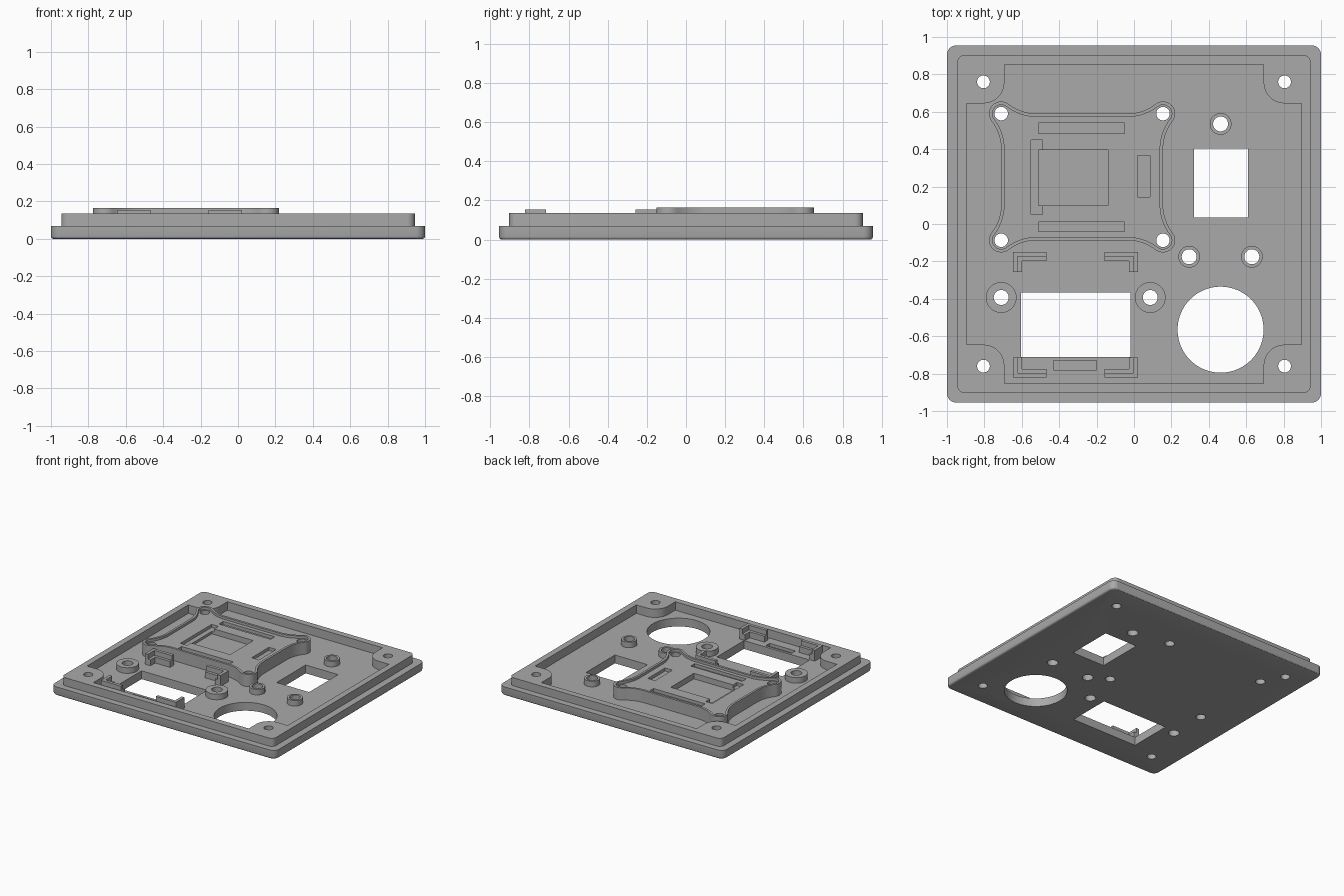
import bpy, bmesh
from math import sin, cos, radians, degrees, atan2, sqrt

cube = bpy.data.objects.get("Cube")
if cube:
    bpy.data.objects.remove(cube, do_unlink=True)

grey = bpy.data.materials.new("plain grey")
grey.use_nodes = True
grey.diffuse_color = (0.4, 0.4, 0.4, 1)
grey.node_tree.nodes["Principled BSDF"].inputs["Base Color"].default_value = (0.4, 0.4, 0.4, 1)

FLOOR, STEP, RIM, TOP = 0.067, 0.07, 0.135, 0.165


def arc(cx, cy, r, a0, a1, n=10):
    """Points on an arc, angles in degrees."""
    angles = [radians(a0 + (a1 - a0) * i / n) for i in range(n + 1)]
    return [(cx + r * cos(a), cy + r * sin(a)) for a in angles]


def four_way(q):
    """Mirror a first-quadrant outline into a closed loop."""
    return (q + [(-x, y) for x, y in reversed(q)] + [(-x, -y) for x, y in q]
            + [(x, -y) for x, y in reversed(q)])


def rounded(w, h, r):
    return four_way(arc(w - r, h - r, r, 0, 90, 8))


def rect(x0, x1, y0, y1):
    return [(x0, y0), (x1, y0), (x1, y1), (x0, y1)]


def circle(x, y, r, n=48):
    return arc(x, y, r, 0, 360, n)[:-1]


def prism(name, outline, z0, z1, bevel=0):
    """Extrude an outline upward, optionally rounding its bottom edge."""
    bm = bmesh.new()
    face = bm.faces.new([bm.verts.new((x, y, z0)) for x, y in outline])
    up = bmesh.ops.extrude_face_region(bm, geom=[face])["geom"]
    verts = [v for v in up if isinstance(v, bmesh.types.BMVert)]
    bmesh.ops.translate(bm, verts=verts, vec=(0, 0, z1 - z0))
    bmesh.ops.recalc_face_normals(bm, faces=bm.faces)
    if bevel:
        edges = [e for e in bm.edges if all(abs(v.co.z - z0) < 1e-5 for v in e.verts)]
        bmesh.ops.bevel(bm, geom=edges, offset=bevel, segments=3, profile=0.5, affect='EDGES')
    mesh = bpy.data.meshes.new(name)
    bm.to_mesh(mesh)
    bm.free()
    mesh.materials.append(grey)
    ob = bpy.data.objects.new(name, mesh)
    bpy.context.collection.objects.link(ob)
    return ob


def combine(ob, other, operation='DIFFERENCE'):
    """Apply a boolean and remove the helper."""
    other.hide_render = True
    bpy.context.view_layer.objects.active = ob
    mod = ob.modifiers.new("boolean", 'BOOLEAN')
    mod.operation, mod.solver, mod.object = operation, 'EXACT', other
    bpy.ops.object.modifier_apply(modifier=mod.name)
    bpy.data.objects.remove(other, do_unlink=True)


def cut(ob, outline, z0=-0.1, z1=0.3):
    combine(ob, prism("cutter", outline, z0, z1))


# Tray: base plate, raised step and cavity that leaves four corner posts
tray = prism("tray", rounded(1, 0.955, 0.05), 0, STEP, bevel=0.014)
combine(tray, prism("step", rounded(0.945, 0.903, 0.04), 0.03, RIM), 'UNION')
quarter = [(0.895, 0.645)] + arc(0.805, 0.757, 0.112, -90, -180) + [(0.693, 0.853)]
cut(tray, four_way(quarter), FLOOR)

# Openings through the floor
cut(tray, rect(-0.605, -0.02, -0.71, -0.365))
cut(tray, rect(0.32, 0.61, 0.035, 0.405))
cut(tray, circle(0.463, -0.565, 0.23, 80))
cut(tray, rect(-0.43, -0.2, -0.78, -0.73), FLOOR - 0.025)
for sx in (-1, 1):
    for sy in (-1, 1):
        cut(tray, circle(sx * 0.805, sy * 0.76, 0.034))

# Screw bosses
bosses = [(0.463, 0.535, 0.058), (0.295, -0.175, 0.058), (0.63, -0.175, 0.058),
          (-0.71, -0.393, 0.082), (0.087, -0.393, 0.082)]
for i, (x, y, r) in enumerate(bosses):
    cut(tray, circle(x, y, 0.04))
    boss = prism(f"screw_boss_{i + 1}", circle(x, y, r), FLOOR - 0.005, 0.112)
    cut(boss, circle(x, y, 0.04))

# Board mount: platform with four screw lobes and a thin raised lip
CX, CY, W, H = -0.2775, 0.2515, 0.4325, 0.3385


def lobed(inset):
    lobe, fillet = 0.065, 0.25
    d = sqrt((fillet + lobe) ** 2 - fillet ** 2)
    phi = degrees(atan2(d, fillet))
    q = (arc(W + fillet, H - d, fillet + inset, 180, 180 - phi)
         + arc(W, H, lobe - inset, -phi, 90 + phi, 20)[1:-1]
         + arc(W - d, H + fillet, fillet + inset, phi - 90, -90))
    return [(x + CX, y + CY) for x, y in four_way(q)]


mount = prism("board_mount", lobed(0), FLOOR - 0.005, TOP)
cut(mount, lobed(0.018), 0.145)
pockets = [(-0.51, -0.05, 0.485, 0.54), (-0.51, -0.05, -0.04, 0.01),
           (0.02, 0.085, 0.145, 0.365), (-0.55, -0.49, 0.05, 0.45)]
for p in pockets:
    cut(mount, rect(*p), 0.12)
cut(mount, rect(-0.51, -0.14, 0.1, 0.395), 0.1)
for sx in (-1, 1):
    for sy in (-1, 1):
        for part in (mount, tray):
            cut(part, circle(CX + sx * W, CY + sy * H, 0.036))


# Corner brackets: tall outer L with a lower inner ledge
def ell(x, y, sx, sy, off, t):
    a, b, lx, ly = off, off + t, 0.18, 0.107
    pts = [(a, a), (lx, a), (lx, b), (b, b), (b, ly), (a, ly)]
    return [(x + sx * u, y + sy * v) for u, v in pts]


for side, x, sx in (("right", -0.648, 1), ("left", 0.022, -1)):
    for end, y, sy in (("back", -0.15, -1), ("front", -0.822, 1)):
        prism(f"bracket_{end}_{side}", ell(x, y, sx, sy, 0, 0.025), FLOOR - 0.005, 0.154)
        prism(f"bracket_ledge_{end}_{side}", ell(x, y, sx, sy, 0.025, 0.023), FLOOR - 0.005, 0.115)

# Smooth the curved walls, keep edges sharp
bpy.ops.object.select_all(action='DESELECT')
for ob in bpy.context.scene.objects:
    if ob.type == 'MESH' and grey.name in ob.data.materials:
        ob.select_set(True)
        bpy.context.view_layer.objects.active = ob
bpy.ops.object.shade_smooth_by_angle(angle=radians(30))
